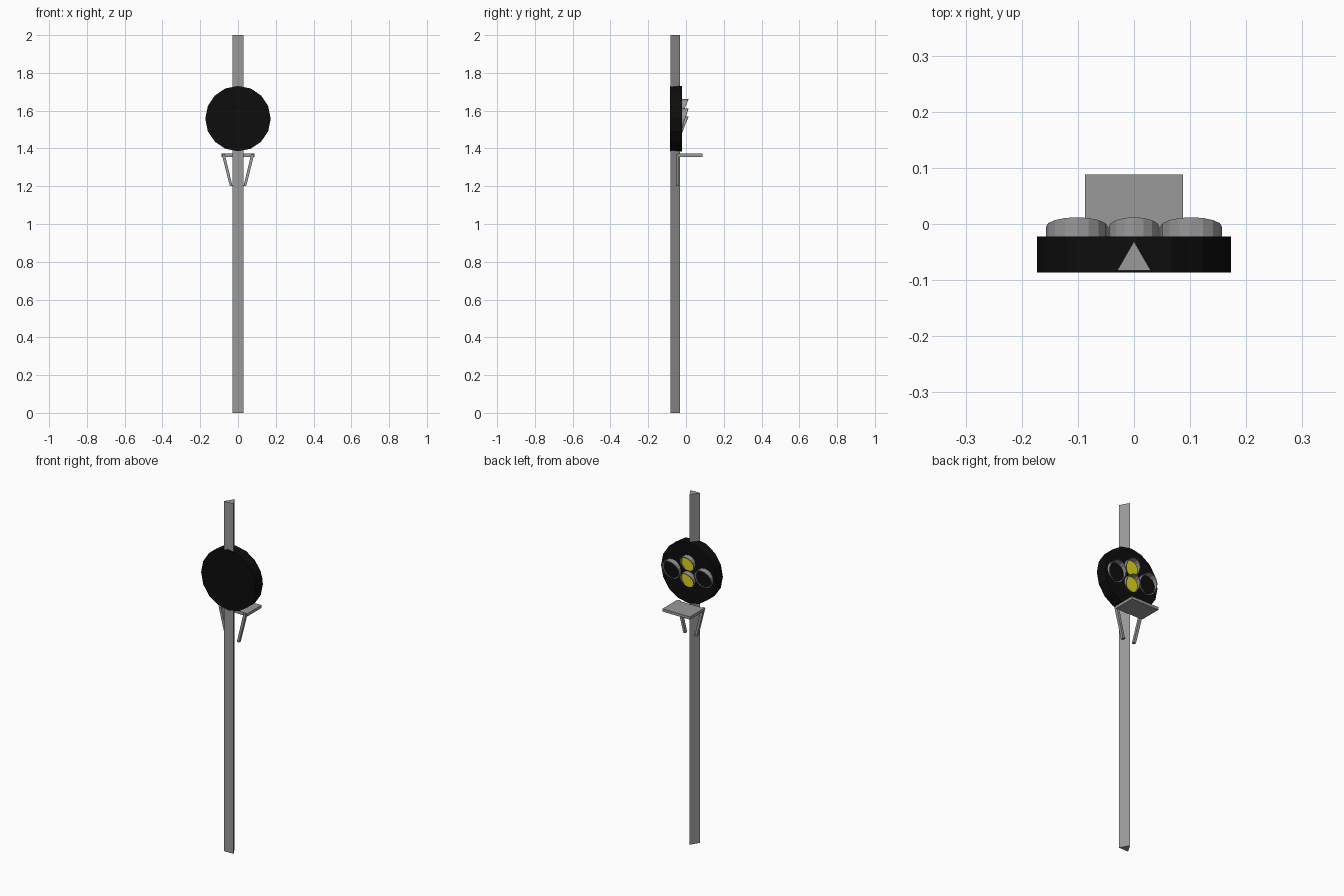
import bpy, bmesh, math
from mathutils import Vector

if "Cube" in bpy.data.objects:
    bpy.data.objects.remove(bpy.data.objects["Cube"])


def material(name, rgb):
    m = bpy.data.materials.new(name)
    m.diffuse_color = (*rgb, 1)
    m.use_nodes = True
    m.node_tree.nodes["Principled BSDF"].inputs["Base Color"].default_value = m.diffuse_color
    return m


GREY = material("grey metal", (0.32, 0.32, 0.32))
BLACK = material("black", (0.004, 0.004, 0.004))
YELLOW = material("lamp yellow", (0.75, 0.68, 0.005))


def finish(name, bm, mat):
    bmesh.ops.recalc_face_normals(bm, faces=bm.faces)
    mesh = bpy.data.meshes.new(name)
    bm.to_mesh(mesh)
    bm.free()
    mesh.materials.append(mat)
    ob = bpy.data.objects.new(name, mesh)
    bpy.context.collection.objects.link(ob)
    return ob


def prism(name, points, offset, mat):
    """Extrude a closed outline along an offset vector."""
    bm = bmesh.new()
    face = bm.faces.new([bm.verts.new(p) for p in points])
    ext = bmesh.ops.extrude_face_region(bm, geom=[face], use_keep_orig=True)
    verts = [g for g in ext["geom"] if isinstance(g, bmesh.types.BMVert)]
    bmesh.ops.translate(bm, verts=verts, vec=Vector(offset))
    return finish(name, bm, mat)


def circle(cx, y, cz, r, n):
    return [(cx + r * math.sin(2 * math.pi * i / n), y,
             cz + r * math.cos(2 * math.pi * i / n)) for i in range(n)]


def hood(name, cx, cz, r, n=16):
    """Thin ring cut on a slant, deepest at the top."""
    bm = bmesh.new()
    rings = []
    for rad, front in ((r, False), (r, True), (r - 0.004, True), (r - 0.004, False)):
        ring = []
        for x, y, z in circle(cx, FACE - 0.002, cz, rad, n):
            if front:
                y = FACE + 0.017 * (1 + (z - cz) / rad)
            ring.append(bm.verts.new((x, y, z)))
        rings.append(ring)
    for k in range(4):
        a, b = rings[k], rings[(k + 1) % 4]
        for i in range(n):
            j = (i + 1) % n
            bm.faces.new((a[i], a[j], b[j], b[i]))
    return finish(name, bm, GREY)


FACE = -0.022   # lamp side of the disc

# Triangular post
prism("post", [(-0.03, -0.083, 0), (0.03, -0.083, 0), (0, -0.031, 0)], (0, 0, 2), GREY)

# Round signal head
prism("signal_disc", circle(0, -0.086, 1.558, 0.173, 16), (0, 0.064, 0), BLACK)

# Lamps: two lit in the middle, two dark at the sides
for name, x, z, r, mat in (("upper", 0, 1.616, 0.045, YELLOW),
                           ("lower", 0, 1.523, 0.045, YELLOW),
                           ("left", -0.102, 1.556, 0.055, BLACK),
                           ("right", 0.102, 1.556, 0.055, BLACK)):
    prism(name + "_lens", circle(x, FACE - 0.002, z, r - 0.003, 16), (0, 0.004, 0), mat)
    hood(name + "_hood", x, z, r)

# Shelf below the head
prism("shelf", [(-0.087, -0.04, 1.356), (0.087, -0.04, 1.356),
                (0.087, 0.088, 1.356), (-0.087, 0.088, 1.356)], (0, 0, 0.016), GREY)

# Slanted struts under the shelf
for side, s in (("left", -1), ("right", 1)):
    prism(side + "_strut", [(s * 0.086, -0.052, 1.37), (s * 0.070, -0.052, 1.37),
                            (s * 0.029, -0.052, 1.2), (s * 0.043, -0.052, 1.2)],
          (0, 0.016, 0), GREY)
